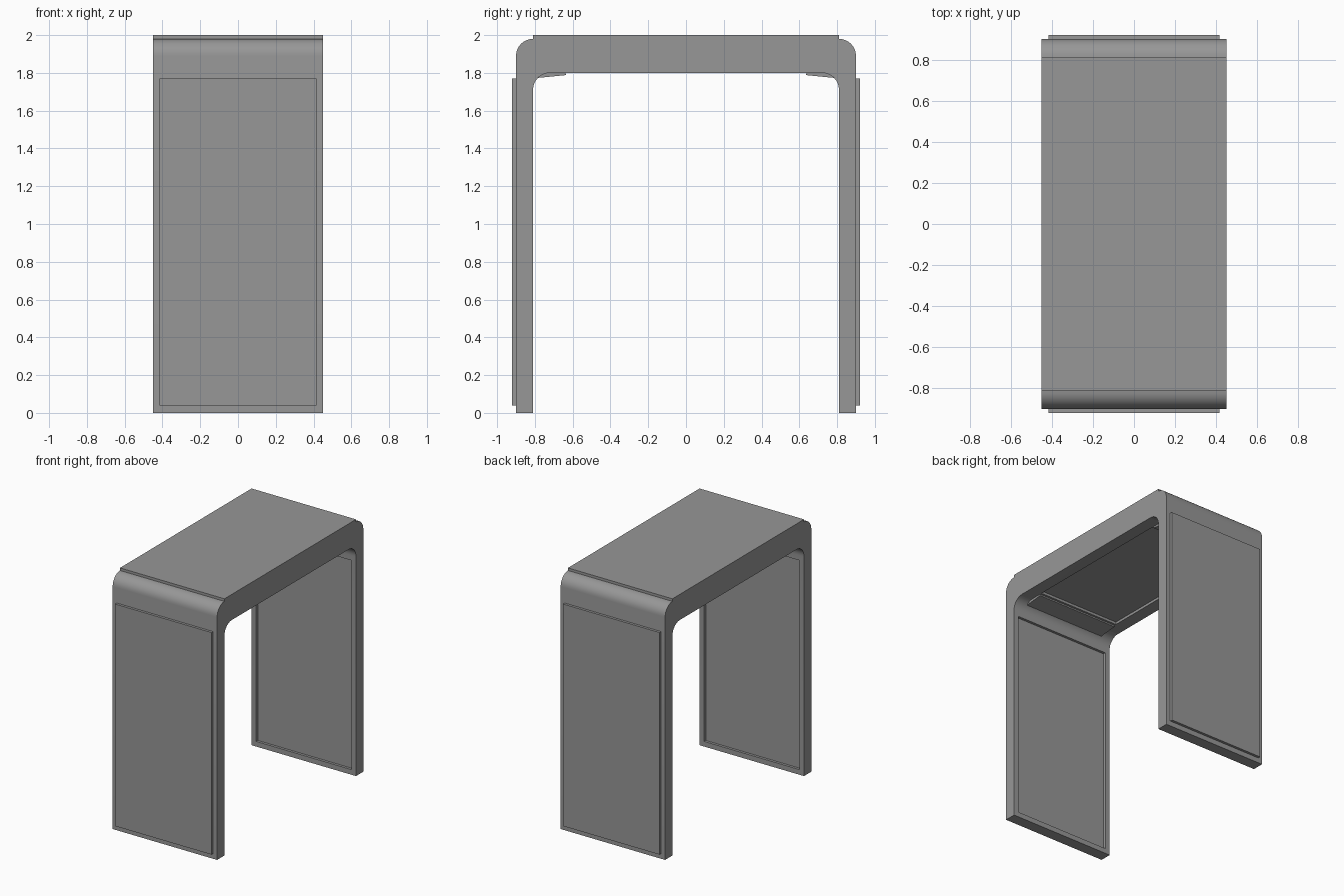
import bpy, bmesh
from math import cos, sin, radians
from mathutils import Vector

cube = bpy.data.objects.get("Cube")
if cube:
    bpy.data.objects.remove(cube, do_unlink=True)

GREY = (0.31, 0.31, 0.31, 1)
grey = bpy.data.materials.new("plain_grey")
grey.use_nodes = True
grey.diffuse_color = GREY
grey.node_tree.nodes["Principled BSDF"].inputs["Base Color"].default_value = GREY

HALF_WIDTH = 0.45
OUTER, INNER = 0.9, 0.81      # leg faces along y
UNDER, SHOULDER, TOP = 1.8, 1.98, 2.0
RADIUS, STEPS = 0.09, 8


def add_object(name, bm):
    bmesh.ops.recalc_face_normals(bm, faces=bm.faces)
    mesh = bpy.data.meshes.new(name)
    bm.to_mesh(mesh)
    bm.free()
    mesh.materials.append(grey)
    obj = bpy.data.objects.new(name, mesh)
    bpy.context.collection.objects.link(obj)
    return obj


def corner(y, z):
    """Quarter round from the vertical leg face up to the horizontal one."""
    angles = [radians(90 * i / STEPS) for i in range(STEPS + 1)]
    return [(y - RADIUS + RADIUS * cos(a), z - RADIUS + RADIUS * sin(a)) for a in angles]


def recess(bm, face, border, depth):
    """Sink a rectangular panel into a face, leaving a flat border."""
    bmesh.ops.inset_individual(bm, faces=[face], thickness=border, use_even_offset=True)
    bmesh.ops.inset_individual(bm, faces=[face], thickness=0, depth=-depth)


# Arch: half profile mirrored across y, then extruded along x
outer_half = [(OUTER, 0)] + corner(OUTER, SHOULDER) + [(INNER, TOP)]
inner_half = [(INNER, 0)] + corner(INNER, UNDER)
mirror = lambda pts: [(-y, z) for y, z in pts]
profile = outer_half + mirror(outer_half)[::-1] + mirror(inner_half) + inner_half[::-1]

bm = bmesh.new()
side = bm.faces.new([bm.verts.new((-HALF_WIDTH, y, z)) for y, z in profile])
grown = bmesh.ops.extrude_face_region(bm, geom=[side], use_keep_orig=True)["geom"]
bmesh.ops.translate(bm, vec=(2 * HALF_WIDTH, 0, 0),
                    verts=[g for g in grown if isinstance(g, bmesh.types.BMVert)])
bmesh.ops.recalc_face_normals(bm, faces=bm.faces)

# Recessed panels on the inner leg faces and the underside
for face in list(bm.faces):
    centre, normal = face.calc_center_median(), face.normal
    if abs(normal.y) > 0.99 and normal.y * centre.y < 0 and face.calc_area() > 1:
        recess(bm, face, 0.04, 0.02)
    elif normal.z < -0.99 and centre.z > 1:
        recess(bm, face, 0.1, 0.02)
arch = add_object("arch_body", bm)
bpy.context.view_layer.objects.active = arch
arch.select_set(True)
bpy.ops.object.shade_smooth_by_angle(angle=radians(30))
arch.select_set(False)

# Raised panels on the outer leg faces
for name, sign in (("front_panel", -1), ("back_panel", 1)):
    bm = bmesh.new()
    bmesh.ops.create_cube(bm, size=1)
    bmesh.ops.scale(bm, vec=(0.83, 0.03, 1.73), verts=bm.verts)
    bmesh.ops.translate(bm, vec=Vector((0, sign * 0.905, 0.905)), verts=bm.verts)
    add_object(name, bm)
